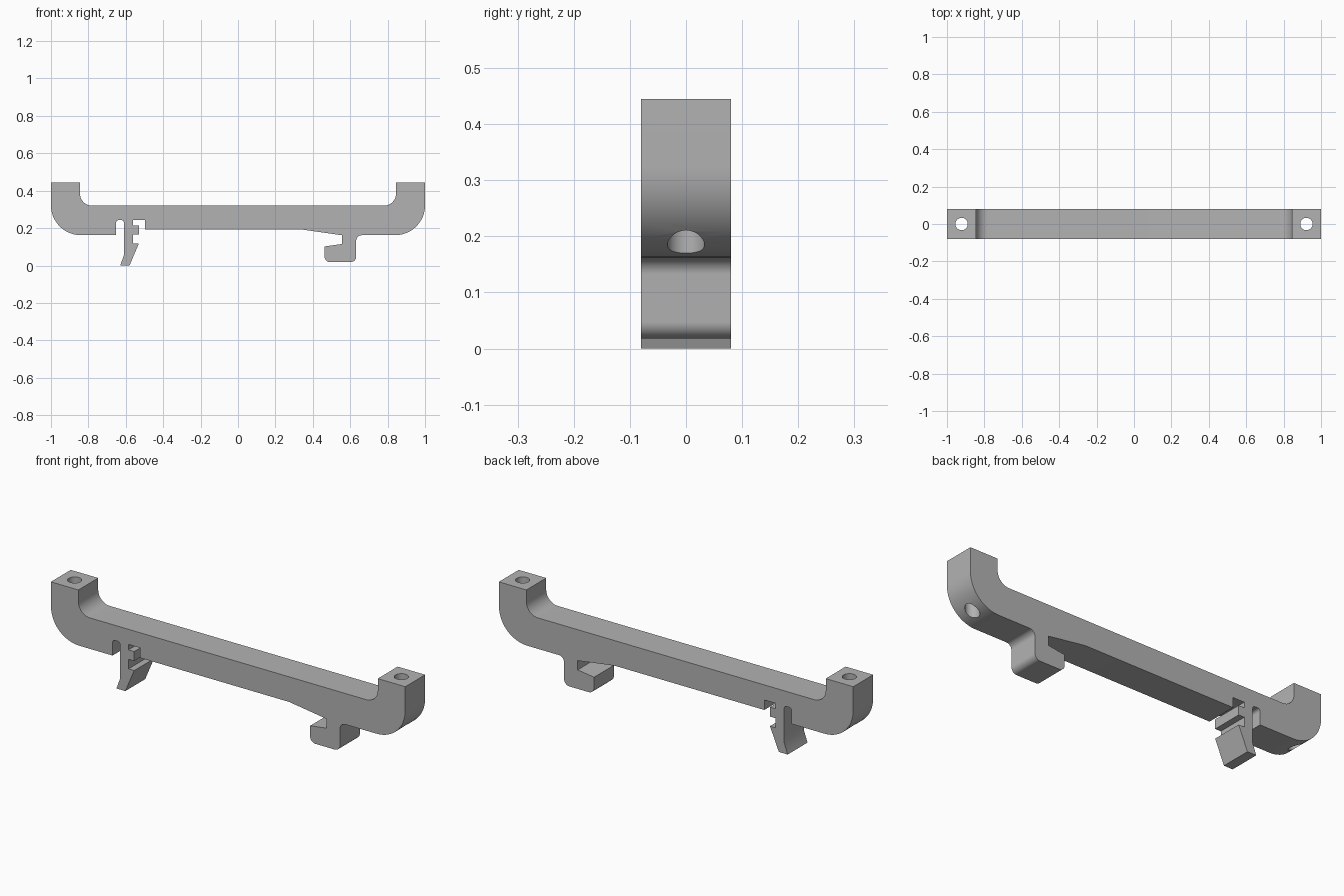
import bpy, bmesh, math
from mathutils import Vector

if "Cube" in bpy.data.objects:
    bpy.data.objects.remove(bpy.data.objects["Cube"], do_unlink=True)

HALF_DEPTH = 0.08
R_OUT, R_IN, R_HOOK, R_SLOT = 0.16, 0.065, 0.03, 0.015

grey = bpy.data.materials.new("plain grey")
grey.use_nodes = True
grey.diffuse_color = (0.45, 0.45, 0.45, 1)
grey.node_tree.nodes["Principled BSDF"].inputs["Base Color"].default_value = grey.diffuse_color

# Side outline: (x, z, corner radius)
handle_top = [
    (-1, 0.445, 0), (-0.845, 0.445, 0), (-0.845, 0.32, R_IN),
    (0.845, 0.32, R_IN), (0.845, 0.445, 0), (1, 0.445, 0), (1, 0.162, R_OUT)]
hook = [
    (0.632, 0.162, R_HOOK), (0.632, 0.018, R_HOOK), (0.463, 0.018, R_HOOK),
    (0.463, 0.102, 0), (0.555, 0.115, 0), (0.555, 0.162, 0), (0.345, 0.192, 0)]
clip = [
    (-0.498, 0.192, 0), (-0.498, 0.243, 0), (-0.562, 0.243, 0),
    (-0.562, 0.215, 0), (-0.53, 0.215, 0), (-0.53, 0.167, 0),
    (-0.562, 0.167, 0), (-0.562, 0.118, 0), (-0.53, 0.118, 0),
    (-0.58, 0, 0), (-0.63, 0, 0), (-0.61, 0.055, 0),
    (-0.61, 0.243, R_SLOT), (-0.652, 0.243, R_SLOT), (-0.652, 0.162, 0)]
outline = handle_top + hook + clip + [(-1, 0.162, R_OUT)]


def round_corners(points, steps=12):
    """Replace each corner that has a radius with a tangent arc."""
    result = []
    for i, (x, z, r) in enumerate(points):
        corner = Vector((x, z))
        if r == 0:
            result.append(corner)
            continue
        before = (Vector(points[i - 1][:2]) - corner).normalized()
        after = (Vector(points[(i + 1) % len(points)][:2]) - corner).normalized()
        half = before.angle(after) / 2
        centre = corner + (before + after).normalized() * r / math.sin(half)
        start = corner + before * r / math.tan(half) - centre
        end = corner + after * r / math.tan(half) - centre
        sweep = start.angle(end)
        for k in range(steps + 1):
            t = k / steps
            arm = (start * math.sin((1 - t) * sweep) + end * math.sin(t * sweep)) / math.sin(sweep)
            result.append(centre + arm)
    return result


# Bracket body: extruded outline
bm = bmesh.new()
face = bm.faces.new([bm.verts.new((p.x, -HALF_DEPTH, p.y)) for p in round_corners(outline)])
extruded = bmesh.ops.extrude_face_region(bm, geom=[face])
moved = [g for g in extruded["geom"] if isinstance(g, bmesh.types.BMVert)]
bmesh.ops.translate(bm, verts=moved, vec=(0, 2 * HALF_DEPTH, 0))
bmesh.ops.recalc_face_normals(bm, faces=bm.faces)
mesh = bpy.data.meshes.new("handle_bracket")
bm.to_mesh(mesh)
bm.free()
bracket = bpy.data.objects.new("handle_bracket", mesh)
bpy.context.collection.objects.link(bracket)
mesh.materials.append(grey)

# Vertical screw holes through both ends
cutters = []
for side, name in ((-1, "right"), (1, "left")):
    bpy.ops.mesh.primitive_cylinder_add(vertices=32, radius=0.033, depth=0.8,
                                        location=(side * 0.922, 0, 0.3))
    cutter = bpy.context.object
    cutter.name = name + "_screw_hole_cutter"
    cutter.data.materials.append(grey)
    cutter.hide_render = True
    cutters.append(cutter)
    cut = bracket.modifiers.new(name + "_screw_hole", "BOOLEAN")
    cut.operation, cut.solver, cut.object = "DIFFERENCE", "EXACT", cutter

# Apply the cuts, then smooth only the rounded surfaces
bpy.ops.object.select_all(action="DESELECT")
bracket.select_set(True)
bpy.context.view_layer.objects.active = bracket
for modifier in list(bracket.modifiers):
    bpy.ops.object.modifier_apply(modifier=modifier.name)
for cutter in cutters:
    bpy.data.objects.remove(cutter, do_unlink=True)
bpy.ops.object.shade_smooth_by_angle(angle=math.radians(30))
